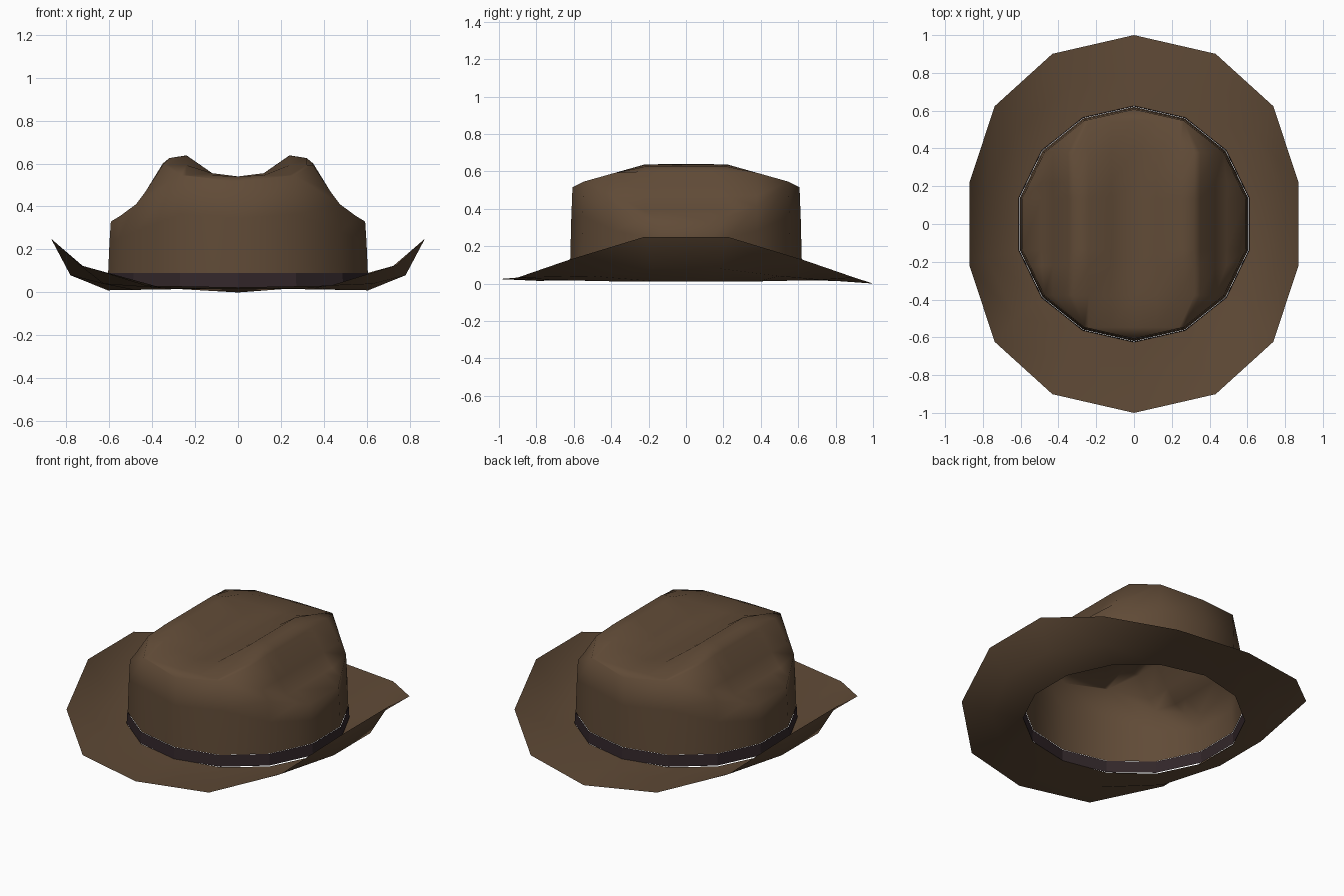
import bpy, bmesh, math

if "Cube" in bpy.data.objects:
    bpy.data.objects.remove(bpy.data.objects["Cube"])

SIDES = 14
CROWN_R = 0.607


def material(name, rgb):
    m = bpy.data.materials.new(name)
    m.diffuse_color = (*rgb, 1)
    m.use_nodes = True
    m.node_tree.nodes["Principled BSDF"].inputs["Base Color"].default_value = m.diffuse_color
    return m


felt = material("brown_felt", (0.118, 0.07, 0.038))
ribbon = material("dark_ribbon", (0.032, 0.02, 0.023))


def lerp_table(table, v):
    for (a, za), (b, zb) in zip(table, table[1:]):
        if v <= b:
            return za + (zb - za) * max(0, v - a) / (b - a)
    return table[-1][1]


def polygon(r):
    return [(r * math.sin(2 * math.pi * i / SIDES), r * math.cos(2 * math.pi * i / SIDES))
            for i in range(SIDES)]


def finish(bm, name, mat, smooth=True):
    bmesh.ops.remove_doubles(bm, verts=bm.verts, dist=0.001)
    bmesh.ops.recalc_face_normals(bm, faces=bm.faces)
    for f in bm.faces:
        f.smooth = smooth
    me = bpy.data.meshes.new(name)
    bm.to_mesh(me)
    bm.free()
    me.materials.append(mat)
    ob = bpy.data.objects.new(name, me)
    bpy.context.collection.objects.link(ob)
    return ob


def bridge(bm, rings):
    rows = [[bm.verts.new(p) for p in ring] for ring in rings]
    n = len(rows[0])
    for a, b in zip(rows, rows[1:]):
        for i in range(n):
            j = (i + 1) % n
            bm.faces.new((a[i], a[j], b[j], b[i]))


# Crown height: pinched ridges across x, sloping roof along y
RIDGE = [(0, .54), (.12, .555), (.24, .64), (.32, .625), (.35, .60),
         (.43, .47), (.49, .39), (.592, .33)]
ROOF = [(0, .64), (.22, .637), (.547, .545), (.607, .515)]


def height(x, y):
    return min(lerp_table(RIDGE, abs(x)), lerp_table(ROOF, abs(y)))


# Crown outline, with extra points where the roof starts to slope
half = polygon(CROWN_R)[:SIDES // 2 + 1]
half_widths = sorted((y, x) for x, y in half)
for y in (-.22, .22):
    half_widths.append((y, lerp_table(sorted((b, a) for a, b in half), y)))
half_widths.sort()
outline = [(w, y) for y, w in half_widths] + [(-w, y) for y, w in half_widths[-2:0:-1]]

bm = bmesh.new()
# Crown wall
k = 0.62 / CROWN_R
wall = [[(x * k, y * k, .09) for x, y in outline],
        [(x * (k + 1) / 2, y * (k + 1) / 2, .09 + .6 * (height(x, y) - .09)) for x, y in outline],
        [(x, y, height(x, y)) for x, y in outline]]
bridge(bm, wall)
# Creased top: straight columns clamped to the outline
cols = [-x for x, _ in RIDGE[:0:-1]] + [x for x, _ in RIDGE]
grid = []
for y, w in half_widths:
    row = [max(-w, min(w, x)) for x in cols]
    row[0], row[-1] = -w, w
    grid.append([bm.verts.new((x, y, height(x, y))) for x in row])
for a, b in zip(grid, grid[1:]):
    for i in range(len(cols) - 1):
        bm.faces.new((a[i], a[i + 1], b[i + 1], b[i]))
bmesh.ops.dissolve_degenerate(bm, dist=0.0005, edges=bm.edges)
finish(bm, "crown", felt)

# Hat band
bm = bmesh.new()
bridge(bm, [[(x, y, z) for x, y in polygon(r)] for r, z in ((.626, .02), (.622, .09))])
finish(bm, "hat_band", ribbon, False)

# Brim: sides curl upward
MID = [(0, .015), (.35, .02), (.63, .04), (.78, .08)]
OUTER = [(0, .012), (.434, .032), (.735, .125), (.87, .25)]


def brim_ring(r, squeeze, table):
    ring = []
    for x, y in polygon(r):
        x = math.copysign(lerp_table(squeeze, abs(x)), x)
        tilt = -.012 * y if table is OUTER and abs(x) < .1 else 0
        ring.append((x, y, lerp_table(table, abs(x)) + tilt))
    return ring


same = [(0, 0), (1, 1)]
bm = bmesh.new()
bridge(bm, [[(x, y, .02 - .01 * min(1, abs(x) / .6)) for x, y in polygon(.622)],
            brim_ring(.8, same, MID),
            brim_ring(1.0, [(0, 0), (.434, .432), (.782, .738), (.975, .87)], OUTER)])
finish(bm, "brim", felt)
